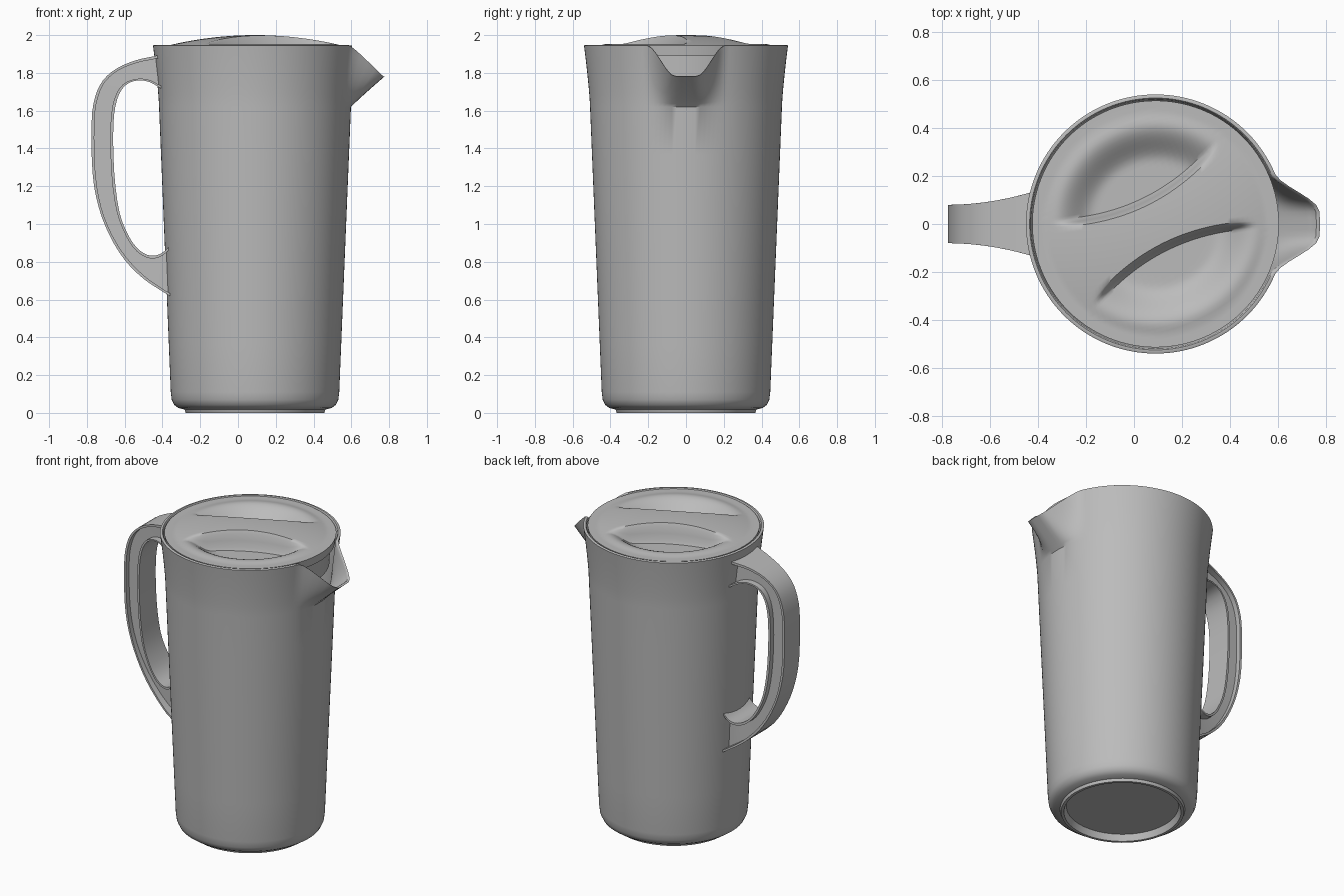
import bpy, bmesh, math
from mathutils import Vector

cube = bpy.data.objects.get("Cube")
if cube:
    bpy.data.objects.remove(cube, do_unlink=True)

grey = bpy.data.materials.new("light grey plastic")
grey.use_nodes = True
color = (0.5, 0.5, 0.5, 1)
grey.diffuse_color = color
grey.node_tree.nodes["Principled BSDF"].inputs["Base Color"].default_value = color

CX = 0.09  # jug axis


def smooth(t):
    t = min(max(t, 0), 1)
    return t * t * (3 - 2 * t)


def finish(bm, name, angle=40):
    bmesh.ops.remove_doubles(bm, verts=bm.verts, dist=0.0004)
    bmesh.ops.dissolve_degenerate(bm, edges=bm.edges, dist=0.0002)
    bmesh.ops.recalc_face_normals(bm, faces=bm.faces)
    mesh = bpy.data.meshes.new(name)
    bm.to_mesh(mesh)
    bm.free()
    mesh.materials.append(grey)
    obj = bpy.data.objects.new(name, mesh)
    bpy.context.collection.objects.link(obj)
    bpy.ops.object.select_all(action='DESELECT')
    obj.select_set(True)
    bpy.context.view_layer.objects.active = obj
    bpy.ops.object.shade_smooth_by_angle(angle=math.radians(angle))
    return obj


def bridge(bm, rows, closed):
    """Quads between neighbouring rows of vertices."""
    for a, b in zip(rows, rows[1:]):
        n = len(a)
        for i in range(n if closed else n - 1):
            j = (i + 1) % n
            bm.faces.new((a[i], a[j], b[j], b[i]))


# Body: lathed wall whose upper part is pulled out into a spout
SEG = 128
SPOUT_Z, RIM_Z = 1.62, 1.945


def body_point(angle, r, z, t):
    x, y = r * math.cos(angle), r * math.sin(angle)
    f = smooth((0.21 - abs(y)) / 0.155) if x > 0 else 0
    if t > 0:
        z = SPOUT_Z + (RIM_Z - 0.165 * f - SPOUT_Z) * t + z
        x += 0.145 * f * t
    return (CX + x, y, z)


profile = [(0.001, 0.04, 0), (0.335, 0.04, 0), (0.35, 0, 0), (0.367, 0, 0),
           (0.373, 0.018, 0), (0.405, 0.026, 0), (0.428, 0.042, 0),
           (0.441, 0.07, 0), (0.446, 0.11, 0)]
profile += [(0.446 + 0.062 * k / 6, 0.11 + 1.51 * k / 6, 0) for k in range(1, 7)]
steps = [k / 10 for k in range(1, 11)]
flare = lambda t: 0.508 + 0.032 * t ** 1.3
profile += [(flare(t), 0, t) for t in steps]
profile += [(0.535, 0.003, 1), (0.525, 0.003, 1), (0.52, -0.003, 1)]
profile += [(flare(t) - 0.02, 0, t) for t in reversed(steps[:-1])]
profile += [(0.488, SPOUT_Z, 0), (0.425, 0.1, 0), (0.001, 0.08, 0)]

bm = bmesh.new()
rows = [[bm.verts.new(body_point(2 * math.pi * i / SEG, r, z, t)) for i in range(SEG)]
        for r, z, t in profile]
bridge(bm, rows, True)
bm.faces.new(rows[0])
bm.faces.new(rows[-1])
finish(bm, "jug_body")

# Lid: domed disc with two finger scoops either side of a diagonal grip
LID_R = 0.514
TURN = math.radians(26)


def lid_height(u, v, edge):
    r = math.hypot(u, v)
    scoop = smooth((0.43 - r) / 0.17) * smooth((abs(v) - edge) / 0.035)
    dome = 0.055 * max(0, 1 - (r / 0.46) ** 2)
    return 1.945 + dome * (1 - scoop) - 0.07 * scoop


bm = bmesh.new()
rows = []
COLS = 64
for c in range(COLS + 1):
    u = -LID_R * math.cos(math.pi * c / COLS)
    half = math.sqrt(max(LID_R ** 2 - u * u, 0))
    edge = min(0.085 + 0.6 * u * u, 0.6 * half)
    wall = min(edge + 0.035, 0.75 * half)
    vs = [edge * k / 6 for k in range(6)]
    vs += [edge + (wall - edge) * k / 4 for k in range(4)]
    vs += [wall + (half - wall) * k / 20 for k in range(21)]
    row = []
    for v in [-w for w in reversed(vs[1:])] + vs:
        x = CX + u * math.cos(TURN) - v * math.sin(TURN)
        y = u * math.sin(TURN) + v * math.cos(TURN)
        row.append(bm.verts.new((x, y, lid_height(u, v, edge))))
    rows.append(row)
bridge(bm, rows, False)
bmesh.ops.remove_doubles(bm, verts=bm.verts, dist=0.0004)
# Skirt and plug under the lid
for scale, drop in ((0.985, 0.055), (0.93, 0), (0.92, 0.14)):
    rim = [e for e in bm.edges if e.is_boundary]
    new = bmesh.ops.extrude_edge_only(bm, edges=rim)["geom"]
    base = scale * LID_R
    for vert in (g for g in new if isinstance(g, bmesh.types.BMVert)):
        d = Vector((vert.co.x - CX, vert.co.y)).normalized() * base
        vert.co = (CX + d.x, d.y, vert.co.z - drop)
bmesh.ops.holes_fill(bm, edges=[e for e in bm.edges if e.is_boundary], sides=0)
finish(bm, "lid", 50)

# Handle: tapering I-beam swept between an outer and an inner curve
outer = [(-.39, 1.90), (-.45, 1.887), (-.54, 1.867), (-.64, 1.825), (-.715, 1.76), (-.757, 1.67),
         (-.775, 1.54), (-.77, 1.27), (-.738, 1.09), (-.68, .94), (-.6, .81), (-.5, .71),
         (-.4, .643), (-.36, .618)]
inner = [(-.38, 1.70), (-.42, 1.725), (-.47, 1.752), (-.53, 1.76), (-.595, 1.735), (-.64, 1.66),
         (-.66, 1.52), (-.655, 1.27), (-.627, 1.06), (-.575, .93), (-.52, .86), (-.46, .832),
         (-.405, .845), (-.36, .885)]


def spline(points, n=3):
    p = [Vector(q) for q in points]
    p = [2 * p[0] - p[1]] + p + [2 * p[-1] - p[-2]]
    out = []
    for a, b, c, d in zip(p, p[1:], p[2:], p[3:]):
        for k in range(n):
            t = k / n
            out.append(0.5 * (2 * b + (c - a) * t + (2 * a - 5 * b + 4 * c - d) * t * t
                              + (3 * b - a - 3 * c + d) * t ** 3))
    return out + [p[-2]]


bm = bmesh.new()
rows = []
for o, i in zip(spline(outer), spline(inner)):
    lip = 0.015 / (i - o).length
    spread = lambda x: 0.08 + 0.055 * (max(x + 0.78, 0) / 0.36) ** 2
    section = [(0, 1), (lip, 1), (lip, 0.6), (1 - lip, 0.6), (1 - lip, 1), (1, 1)]
    row = []
    for side, part in ((1, section), (-1, section[::-1])):
        for t, w in part:
            p = o.lerp(i, t)
            row.append(bm.verts.new((p.x, side * w * min(spread(p.x), 0.135), p.y)))
    rows.append(row)
bridge(bm, rows, True)
bm.faces.new(rows[0])
bm.faces.new(rows[-1])
finish(bm, "handle", 35)
